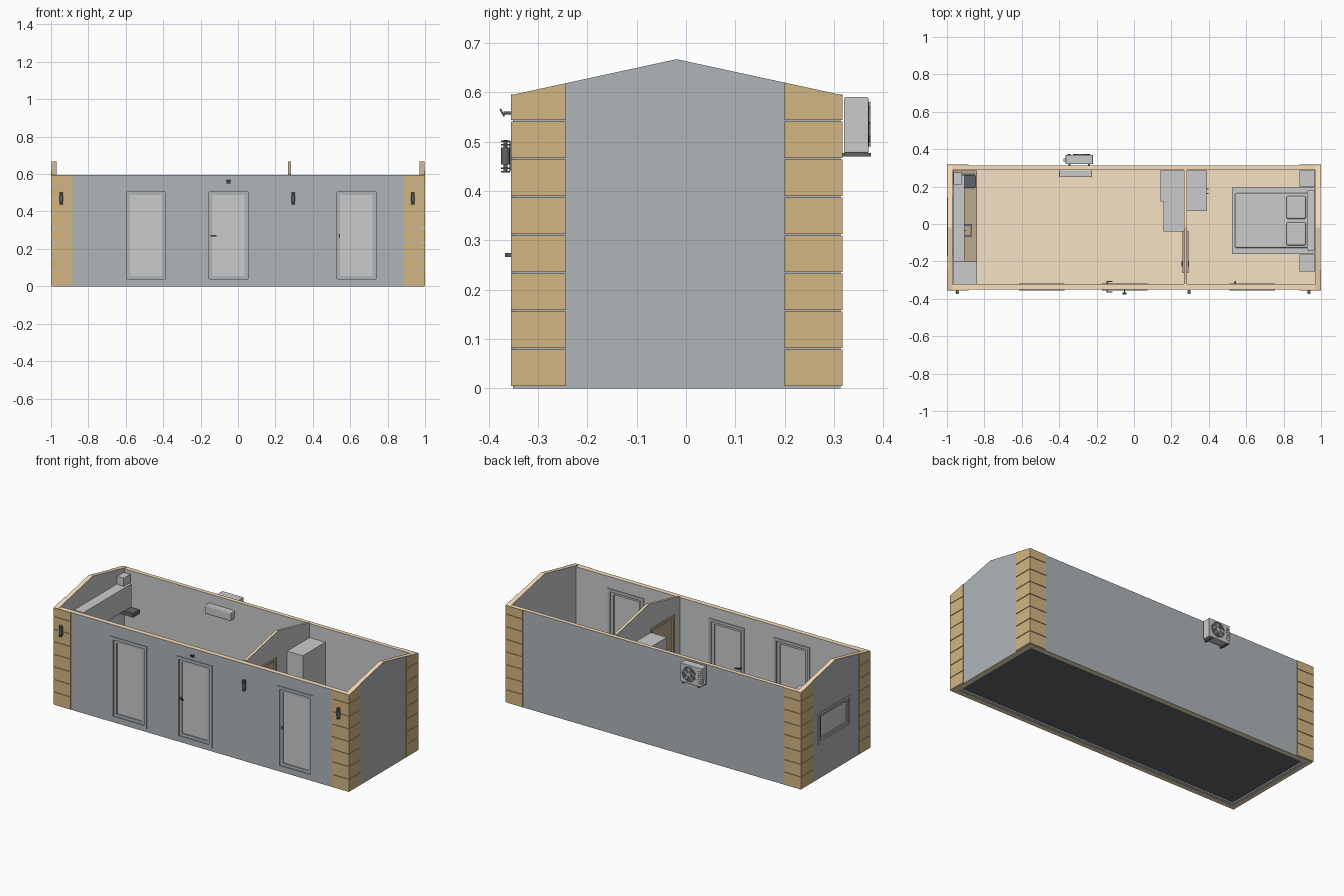
import bpy, bmesh, math
from mathutils import Vector, Matrix

if "Cube" in bpy.data.objects:
    bpy.data.objects.remove(bpy.data.objects["Cube"])


def mat(name, r, g, b):
    m = bpy.data.materials.new(name)
    m.diffuse_color = (r, g, b, 1)
    m.use_nodes = True
    m.node_tree.nodes["Principled BSDF"].inputs["Base Color"].default_value = m.diffuse_color
    return m


CLAD = mat("cladding_grey", 0.43, 0.46, 0.485)
WOOD = mat("board_wood", 0.65, 0.47, 0.225)
PINE = mat("pale_pine", 0.95, 0.74, 0.5)
FLOOR = mat("floor_wood", 0.92, 0.76, 0.56)
COUNTER = mat("counter_brown", 0.5, 0.4, 0.28)
DARK = mat("dark_metal", 0.12, 0.13, 0.14)
PLAIN = mat("plain_grey", 0.8, 0.8, 0.8)


def make(name, bm, *mats):
    bmesh.ops.recalc_face_normals(bm, faces=bm.faces)
    me = bpy.data.meshes.new(name)
    bm.to_mesh(me)
    bm.free()
    for m in mats:
        if m:
            me.materials.append(m)
    ob = bpy.data.objects.new(name, me)
    bpy.context.collection.objects.link(ob)
    return ob


def boxes(name, items, m=None, bevel=0):
    """One object from (x0, x1, y0, y1, z0, z1) boxes."""
    bm = bmesh.new()
    for x0, x1, y0, y1, z0, z1 in items:
        M = Matrix.Translation(((x0 + x1) / 2, (y0 + y1) / 2, (z0 + z1) / 2)) @ \
            Matrix.Diagonal((x1 - x0, y1 - y0, z1 - z0, 1))
        bmesh.ops.create_cube(bm, size=1, matrix=M)
    ob = make(name, bm, m)
    if bevel:
        b = ob.modifiers.new("bevel", "BEVEL")
        b.width, b.segments = bevel, 3
    return ob


def put(axis, d, u, v):
    return (d, u, v) if axis == "x" else (u, d, v)


def prism(bm, axis, pts, lo, hi):
    f = bm.faces.new([bm.verts.new(put(axis, lo, u, v)) for u, v in pts])
    r = bmesh.ops.extrude_face_region(bm, geom=[f])
    vs = [g for g in r["geom"] if isinstance(g, bmesh.types.BMVert)]
    bmesh.ops.translate(bm, verts=vs, vec=Vector(put(axis, hi - lo, 0, 0)))


def frame(name, axis, d0, d1, u0, u1, v0, v1, w, m):
    """Rectangular frame of width w lying across the given axis."""
    bars = [(u0, u0 + w, v0, v1), (u1 - w, u1, v0, v1),
            (u0 + w, u1 - w, v0, v0 + w), (u0 + w, u1 - w, v1 - w, v1)]
    return boxes(name, [(d0, d1, a, b, c, d) if axis == "x" else (a, b, d0, d1, c, d)
                        for a, b, c, d in bars], m)


def rod(name, p, q, r, m=None, n=16):
    p, q = Vector(p), Vector(q)
    bm = bmesh.new()
    M = Matrix.Translation((p + q) / 2) @ (q - p).to_track_quat("Z", "Y").to_matrix().to_4x4()
    bmesh.ops.create_cone(bm, cap_ends=True, segments=n, radius1=r, radius2=r,
                          depth=(q - p).length, matrix=M)
    return make(name, bm, m)


def wall(name, axis, pts, lo, hi, outer, holes=()):
    """Wall slab: pine edges, cladding on the outer face, plain inside."""
    bm = bmesh.new()
    prism(bm, axis, pts, lo, hi)
    bmesh.ops.recalc_face_normals(bm, faces=bm.faces)
    i = 0 if axis == "x" else 1
    for f in bm.faces:
        n = f.normal
        f.material_index = 1 if abs(n.z) > 0.5 else (0 if n[i] * outer > 0.5 else 2)
    ob = make(name, bm, CLAD, PINE, PLAIN)
    for u0, u1, v0, v1 in holes:
        a, b = lo - 0.05, hi + 0.05
        cut = boxes("cutter", [(a, b, u0, u1, v0, v1) if axis == "x" else (u0, u1, a, b, v0, v1)])
        cut.hide_render = True
        mod = ob.modifiers.new("cut", "BOOLEAN")
        mod.operation, mod.object, mod.solver = "DIFFERENCE", cut, "EXACT"
        bpy.context.view_layer.objects.active = ob
        bpy.ops.object.modifier_apply(modifier=mod.name)
        bpy.data.objects.remove(cut)
    return ob


# Walls: gable ends, long sides, partition
F, B, EAVE, RIDGE, YC = -0.351, 0.313, 0.595, 0.667, -0.019
DOORS = (-0.4925, -0.05, 0.6325)


def slope(y):
    return RIDGE - (RIDGE - EAVE) * abs(y - YC) / (B - YC)


def gable(y0, y1, z0):
    return [(y0, z0), (y1, z0), (y1, slope(y1)), (YC, RIDGE), (y0, slope(y0))]


WIN = (-0.155, 0.13, 0.225, 0.385)
wall("right_gable_wall", "x", gable(F, B, 0), 0.97, 0.996, 1)
wall("left_gable_wall", "x", gable(F, B, 0), -0.996, -0.97, -1, [WIN])
long_side = [(-0.97, 0), (0.97, 0), (0.97, EAVE), (-0.97, EAVE)]
wall("front_wall", "y", long_side, F, -0.321, -1, [(c - 0.105, c + 0.105, 0.035, 0.508) for c in DOORS])
wall("back_wall", "y", long_side, 0.288, B, 1)
wall("partition_wall", "x", gable(-0.321, 0.288, 0.03), 0.267, 0.283, 0, [(-0.25, -0.05, 0.03, 0.5)])

# Floor
boxes("floor_boards", [(-0.97, 0.97, -0.321, 0.288, 0.02, 0.03)], FLOOR)
boxes("subfloor", [(-0.955, 0.955, -0.306, 0.273, 0.01, 0.02)], DARK)
bm_rim = [(-0.97, 0.97, -0.321, -0.306, 0.003, 0.02), (-0.97, 0.97, 0.273, 0.288, 0.003, 0.02),
          (-0.97, -0.955, -0.306, 0.273, 0.003, 0.02), (0.955, 0.97, -0.306, 0.273, 0.003, 0.02)]
boxes("floor_rim", bm_rim)

# Corner boards, eight courses per face
for sx, side in ((-1, "left"), (1, "right")):
    bm = bmesh.new()
    for k in range(8):
        z0 = 0.005 + 0.077 * k
        for y0, y1 in ((-0.355, -0.243), (0.2, 0.317)):
            a, b = (z0 + 0.0735,) * 2 if k < 7 else (slope(y0), slope(y1))
            prism(bm, "x", [(y0, z0), (y1, z0), (y1, b), (y0, a)], sx * 0.995, sx)
        for d0, d1 in ((-0.355, -0.35), (0.312, 0.317)):
            z1 = min(z0 + 0.0735, EAVE)
            prism(bm, "y", [(sx * 0.885, z0), (sx * 0.995, z0), (sx * 0.995, z1), (sx * 0.885, z1)], d0, d1)
    make(side + "_corner_boards", bm, WOOD)

# Glazed front doors
for i, c in enumerate(DOORS):
    n = "front_door_%d" % (i + 1)
    frame(n + "_casing", "y", -0.355, -0.349, c - 0.122, c + 0.122, 0.02, 0.523, 0.018, CLAD)
    frame(n + "_inner_casing", "y", -0.323, -0.317, c - 0.122, c + 0.122, 0.031, 0.523, 0.018, CLAD)
    frame(n + "_leaf", "y", -0.346, -0.326, c - 0.105, c + 0.105, 0.035, 0.508, 0.019, CLAD)
    boxes(n + "_glass", [(c - 0.087, c + 0.087, -0.34, -0.334, 0.053, 0.49)])
hx = DOORS[1] - 0.092
for y, s in ((-0.346, -1), (-0.326, 1)):
    boxes("door_handle", [(hx - 0.004, hx + 0.004, min(y, y + s * 0.02), max(y, y + s * 0.02), 0.266, 0.274),
                          (hx - 0.004, hx + 0.026, y + s * 0.018 - 0.003, y + s * 0.018 + 0.003, 0.266, 0.274)], DARK)
boxes("side_door_handle", [(0.538, 0.545, -0.352, -0.305, 0.26, 0.28)], DARK)

# End window
frame("window_casing", "x", -1.0, -0.995, -0.17, 0.145, 0.21, 0.4, 0.016, CLAD)
frame("window_inner_casing", "x", -0.972, -0.967, -0.17, 0.145, 0.21, 0.4, 0.016, CLAD)
frame("window_sash", "x", -0.992, -0.974, *WIN, 0.016, CLAD)
boxes("window_glass", [(-0.985, -0.981, -0.14, 0.115, 0.24, 0.37)])

# Partition door
frame("inner_door_frame", "x", 0.259, 0.291, -0.262, -0.038, 0.03, 0.512, 0.014, COUNTER)
boxes("inner_door", [(0.27, 0.28, -0.249, -0.051, 0.032, 0.5)], COUNTER)
boxes("inner_door_handle", [(0.255, 0.295, -0.228, -0.22, 0.262, 0.27), (0.255, 0.259, -0.228, -0.198, 0.262, 0.27),
                            (0.291, 0.295, -0.228, -0.198, 0.262, 0.27)], DARK)

# Wall lamps and angled floodlight
for x in (-0.945, 0.295, 0.935):
    rod("lamp_body", (x, -0.366, 0.454), (x, -0.366, 0.488), 0.009, DARK)
    rod("lamp_stem", (x, -0.366, 0.437), (x, -0.366, 0.503), 0.004, DARK)
    for z in (0.439, 0.446, 0.494, 0.501):
        rod("lamp_ring", (x, -0.366, z - 0.0015), (x, -0.366, z + 0.0015), 0.009, DARK)
    boxes("lamp_plate", [(x - 0.008, x + 0.008, -0.358, -0.354, 0.44, 0.5), (x - 0.004, x + 0.004, -0.366, -0.355, 0.467, 0.475)], DARK)
rod("floodlight_arm", (-0.05, -0.35, 0.558), (-0.05, -0.37, 0.558), 0.003, DARK)
bm = bmesh.new()
prism(bm, "x", [(-0.375, 0.567), (-0.378, 0.565), (-0.37, 0.55), (-0.367, 0.552)], -0.061, -0.039)
make("floodlight_head", bm, DARK)

# Outdoor air conditioner
boxes("outdoor_unit", [(-0.365, -0.22, 0.32, 0.37, 0.477, 0.59)], None, 0.003)
boxes("outdoor_brackets", [(x - 0.005, x + 0.005, B, 0.375, 0.47, 0.477) for x in (-0.345, -0.24)], DARK)
boxes("outdoor_valve", [(-0.378, -0.364, 0.335, 0.35, 0.49, 0.52)])
boxes("outdoor_vents", [(-0.36, -0.338, 0.3695, 0.371, z, z + 0.004) for z in [0.495 + 0.012 * k for k in range(7)]], DARK)
fc = Vector((-0.28, 0.371, 0.535))
rod("fan_recess", fc - Vector((0, 0.006, 0)), fc, 0.045, DARK, 32)
rod("fan_hub", fc, fc + Vector((0, 0.003, 0)), 0.011, None, 20)
bm = bmesh.new()
for k in range(5):
    pts = [(r * math.cos(a + k * math.tau / 5) + fc.x, r * math.sin(a + k * math.tau / 5) + fc.z)
           for r, a in ((0.008, 0), (0.038, 0.1), (0.038, 0.6), (0.008, 0.5))]
    prism(bm, "y", pts, 0.3705, 0.372)
make("fan_blades", bm)
for r in (0.02, 0.032, 0.045):
    bpy.ops.mesh.primitive_torus_add(location=(fc.x, 0.373, fc.z), rotation=(math.pi / 2, 0, 0),
                                     major_radius=r, minor_radius=0.0012, major_segments=32, minor_segments=6)
    bpy.context.object.name = "fan_guard"
    bpy.ops.object.shade_smooth_by_angle()
    bpy.context.object.data.materials.append(CLAD)

# Indoor air conditioner
boxes("indoor_unit", [(-0.4, -0.225, 0.25, 0.289, 0.487, 0.54)], None, 0.005)

# Kitchen along the left end
boxes("base_cabinets", [(-0.969, -0.85, -0.2, 0.287, 0.03, 0.2)])
boxes("countertop", [(-0.969, -0.84, -0.2, 0.287, 0.2, 0.21)], COUNTER)
boxes("tall_cabinet", [(-0.969, -0.84, -0.32, -0.2, 0.03, 0.51)])
boxes("upper_cabinets", [(-0.969, -0.905, -0.2, 0.262, 0.39, 0.53)])
boxes("hood_chimney", [(-0.965, -0.92, 0.21, 0.275, 0.53, 0.58)])
boxes("extractor_hood", [(-0.965, -0.845, 0.195, 0.26, 0.365, 0.39)], DARK)
boxes("hob", [(-0.95, -0.85, 0.19, 0.27, 0.21, 0.214)], DARK)
frame_items = [(-0.93, -0.865, -0.07, -0.06, 0.21, 0.214), (-0.93, -0.865, -0.01, 0.0, 0.21, 0.214),
               (-0.93, -0.92, -0.06, -0.01, 0.21, 0.214), (-0.875, -0.865, -0.06, -0.01, 0.21, 0.214)]
boxes("sink_rim", frame_items, DARK)
rod("tap", (-0.935, -0.035, 0.21), (-0.935, -0.035, 0.265), 0.004, DARK)
rod("tap_spout", (-0.935, -0.035, 0.263), (-0.9, -0.035, 0.263), 0.003, DARK)

# Storage either side of the partition
boxes("deep_cupboard", [(0.143, 0.266, 0.12, 0.287, 0.03, 0.49)])
boxes("shallow_cupboard", [(0.157, 0.266, -0.04, 0.12, 0.03, 0.488)])
boxes("wardrobe", [(0.284, 0.39, 0.07, 0.287, 0.03, 0.51)])
boxes("wardrobe_handles", [(0.39, 0.398, y, y + 0.006, 0.23, 0.3) for y in (0.16, 0.185)], DARK)

# Bed
boxes("bed_base", [(0.525, 0.965, -0.16, 0.195, 0.03, 0.09)])
boxes("mattress", [(0.54, 0.935, -0.128, 0.165, 0.08, 0.125)], None, 0.008)
boxes("headboard", [(0.925, 0.968, -0.142, 0.178, 0.03, 0.22)], None, 0.006)
boxes("pillows", [(0.815, 0.92, 0.027, 0.15, 0.122, 0.147), (0.815, 0.92, -0.115, 0.008, 0.122, 0.147)], None, 0.01)
boxes("nightstands", [(0.885, 0.968, 0.197, 0.287, 0.03, 0.12), (0.885, 0.968, -0.255, -0.162, 0.03, 0.12)])

# Smooth the round parts
for ob in bpy.data.objects:
    if ob.name.startswith(("lamp_body", "lamp_stem", "lamp_ring", "tap", "fan_hub", "fan_recess")):
        bpy.ops.object.select_all(action="DESELECT")
        ob.select_set(True)
        bpy.context.view_layer.objects.active = ob
        bpy.ops.object.shade_smooth_by_angle()
